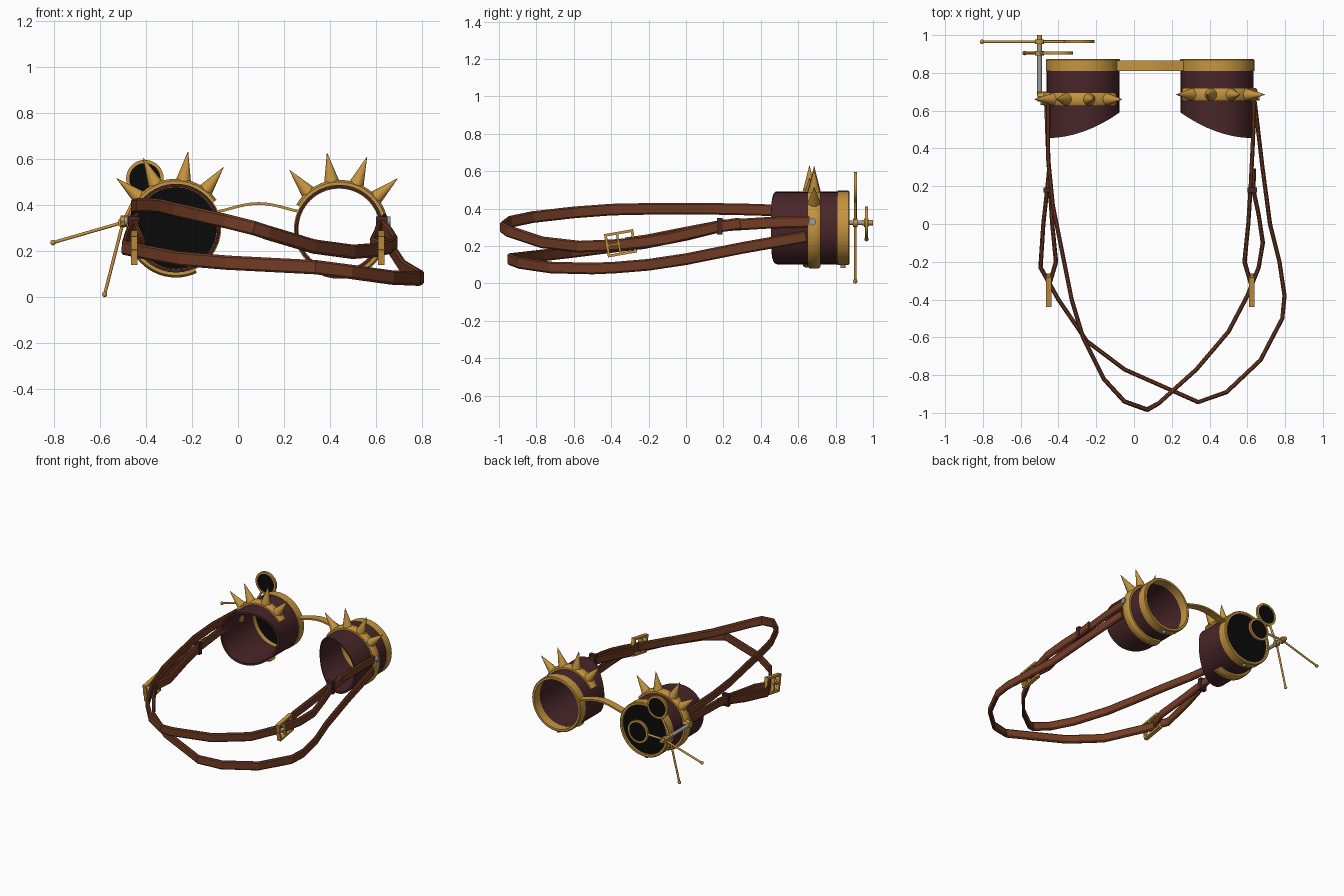
import bpy, bmesh, math
from mathutils import Vector, Matrix

if "Cube" in bpy.data.objects:
    bpy.data.objects.remove(bpy.data.objects["Cube"])


def material(name, rgb):
    m = bpy.data.materials.new(name)
    m.diffuse_color = (*rgb, 1)
    m.use_nodes = True
    m.node_tree.nodes["Principled BSDF"].inputs["Base Color"].default_value = m.diffuse_color
    return m


BRASS = material("brass", (0.56, 0.30, 0.05))
MAROON = material("maroon_leather", (0.066, 0.019, 0.022))
STRAP = material("brown_leather", (0.17, 0.045, 0.018))
BLACK = material("black_glass", (0.003, 0.003, 0.003))
STEEL = material("steel", (0.32, 0.33, 0.35))


def finish(name, bm, mat, smooth=True):
    bmesh.ops.recalc_face_normals(bm, faces=bm.faces)
    me = bpy.data.meshes.new(name)
    bm.to_mesh(me)
    bm.free()
    me.materials.append(mat)
    ob = bpy.data.objects.new(name, me)
    bpy.context.collection.objects.link(ob)
    if smooth:
        bpy.context.view_layer.objects.active = ob
        ob.select_set(True)
        bpy.ops.object.shade_smooth_by_angle(angle=math.radians(35))
        ob.select_set(False)
    return ob


def loft(name, loops, mat, closed=False, smooth=True):
    """Skin a list of equal cross-sections; cap the ends unless closed."""
    bm = bmesh.new()
    rows = [[bm.verts.new(p) for p in lp] for lp in loops]
    n, k = len(rows), len(rows[0])
    for i in range(n if closed else n - 1):
        a, b = rows[i], rows[(i + 1) % n]
        for j in range(k):
            bm.faces.new((a[j], a[(j + 1) % k], b[(j + 1) % k], b[j]))
    if not closed:
        bm.faces.new(rows[0])
        bm.faces.new(rows[-1])
    return finish(name, bm, mat, smooth)


def ring(name, cx, cz, profile, mat, a0=0, a1=360, seg=40):
    """Sweep a (radius, y) profile about the y axis; y may be a function of x."""
    full = a1 - a0 == 360
    loops = []
    for i in range(seg if full else seg + 1):
        a = math.radians(a0 + (a1 - a0) * i / seg)
        lp = []
        for r, y in profile:
            x = cx + r * math.cos(a)
            lp.append((x, y(x) if callable(y) else y, cz + r * math.sin(a)))
        loops.append(lp)
    return loft(name, loops, mat, full)


def rod(name, p, q, r0, mat, r1=None, seg=12):
    p, q = Vector(p), Vector(q)
    d = q - p
    bm = bmesh.new()
    bmesh.ops.create_cone(bm, cap_ends=True, segments=seg, radius1=r0,
                          radius2=r0 if r1 is None else r1, depth=d.length)
    rot = d.to_track_quat('Z', 'Y').to_matrix().to_4x4()
    bm.transform(Matrix.Translation((p + q) / 2) @ rot)
    return finish(name, bm, mat)


def ball(name, p, r, mat):
    bm = bmesh.new()
    bmesh.ops.create_uvsphere(bm, u_segments=10, v_segments=6, radius=r)
    bm.transform(Matrix.Translation(p))
    return finish(name, bm, mat)


def strap(name, pts, h=0.031, t=0.011):
    """Flat leather band standing on edge along a path."""
    pts = [Vector(p) for p in pts]
    sec = [(-t, -h * .75), (-t, h * .75), (-t * .4, h), (t * .4, h),
           (t, h * .75), (t, -h * .75), (t * .4, -h), (-t * .4, -h)]
    loops = []
    for i, p in enumerate(pts):
        d = (pts[min(i + 1, len(pts) - 1)] - pts[max(i - 1, 0)]).normalized()
        n = Vector((d.y, -d.x, 0)).normalized()
        up = n.cross(d)
        loops.append([p + n * u + up * v for u, v in sec])
    return loft(name, loops, STRAP, smooth=False)


# eye cups, rims, spiked bands
for side, cx, band_y, spikes in ((-1, -0.27, 0.66, (140, 115, 81, 52)),
                                 (1, 0.44, 0.685, (130, 99, 69, 41))):
    tag = "left" if side < 0 else "right"
    cz = 0.30 if side < 0 else 0.295
    outer = cx + side * 0.193

    def back(x, outer=outer):
        return 0.455 + 0.135 * (abs(x - outer) / 0.386) ** 2

    ring(tag + "_cup", cx, cz, [(0.193, back), (0.193, 0.815), (0.180, 0.815), (0.180, back)], MAROON)
    ring(tag + "_rim", cx, cz, [(0.197, 0.81), (0.197, 0.868), (0.192, 0.873), (0.177, 0.873), (0.177, 0.81)], BRASS)
    a0, a1 = (35, 295) if side < 0 else (-110, 150)
    ring(tag + "_band", cx, cz, [(0.192, band_y - .035), (0.206, band_y - .035), (0.215, band_y - .022),
                                 (0.215, band_y + .022), (0.206, band_y + .035), (0.192, band_y + .035)],
         BRASS, a0, a1)
    for a in spikes:
        d = Vector((math.cos(math.radians(a)), 0, math.sin(math.radians(a))))
        c = Vector((cx, band_y, cz))
        rod(tag + "_spike", c + d * 0.205, c + d * 0.336, 0.034, BRASS, 0.001, 14)
    # rivet on the outside and small screw under the rim
    x = cx + side * 0.21
    rod(tag + "_rivet", (x, band_y - .01, .33), (x + side * .014, band_y - .01, .33), 0.02, STEEL)
    rod(tag + "_screw", (cx, 0.84, cz - .19), (cx, 0.84, cz - .212), 0.013, STEEL)

# dark lens in the left cup
rod("left_lens", (-0.27, 0.846, 0.30), (-0.27, 0.856, 0.30), 0.18, BLACK, seg=40)

# nose bridge
loops = []
for i in range(13):
    u = i / 12
    x, z = -0.09 + 0.36 * u, 0.372 + 0.035 * math.sin(math.pi * u) ** 1.3
    loops.append([(x, 0.81, z - .006), (x, 0.865, z - .006), (x, 0.865, z + .006), (x, 0.81, z + .006)])
loft("nose_bridge", loops, BRASS)

# loupe post
px, pz = -0.50, 0.325
rod("loupe_post", (px, 0.68, pz), (px, 0.955, pz), 0.013, STEEL)
rod("post_tip", (px, 0.94, pz), (px, 1.0, pz), 0.014, BRASS)
rod("post_bracket", (px - .012, 0.675, pz + .005), (px + .06, 0.675, pz + .005), 0.026, BRASS, seg=8)

# swinging loupes with handles
for y, c, tip in ((0.905, (-0.405, 0.515), (-0.58, 0.012)),
                  (0.965, (-0.29, 0.33), (-0.805, 0.237))):
    hub, mid, end = Vector((px, y, pz)), Vector((c[0], y, c[1])), Vector((tip[0], y, tip[1]))
    rod("loupe_hub", hub - Vector((0, .012, 0)), hub + Vector((0, .012, 0)), 0.023, BRASS)
    rod("loupe_handle", hub, end, 0.007, BRASS)
    ball("handle_knob", end, 0.012, BRASS)
    rod("loupe_arm", hub, mid + (hub - mid).normalized() * 0.075, 0.008, BRASS)
    ring("loupe_frame", c[0], c[1], [(0.068, y - .008), (0.082, y - .008), (0.082, y + .008), (0.068, y + .008)],
         BRASS, seg=28)
    rod("loupe_glass", mid - Vector((0, .004, 0)), mid + Vector((0, .004, 0)), 0.07, BLACK, seg=28)

# long straps
strap("upper_strap", [(-.455, .64, .385), (-.455, .35, .395), (-.43, .1, .40), (-.38, -.15, .40),
                      (-.33, -.4, .395), (-.27, -.6, .38), (-.16, -.82, .355), (-.05, -.94, .33),
                      (.07, -.983, .30), (.13, -.95, .28), (.33, -.77, .22), (.5, -.57, .197),
                      (.6, -.38, .205), (.66, -.23, .22), (.682, -.1, .24), (.66, .05, .275),
                      (.632, .18, .305), (.635, .29, .32)])
strap("lower_strap", [(.64, .64, .25), (.68, .3, .19), (.72, 0, .13), (.77, -.2, .10), (.797, -.38, .085),
                      (.785, -.5, .08), (.67, -.72, .085), (.49, -.89, .11), (.34, -.943, .13),
                      (-.05, -.77, .15), (-.25, -.62, .167), (-.4, -.4, .195), (-.495, -.23, .215),
                      (-.48, 0, .26), (-.46, .18, .305), (-.45, .28, .32)])

# short buckle straps, keepers and buckles
for tag, s, off in (("left", -1, -0.172), ("right", 1, 0.0)):
    X = (lambda v, s=s, off=off: s * (v + off))
    strap(tag + "_buckle_strap", [(X(.637), .66, .33), (X(.63), .45, .325), (X(.618), .2, .31),
                                  (X(.605), 0, .272), (X(.585), -.2, .232), (X(.62), -.32, .215)])
    bm = bmesh.new()
    bmesh.ops.create_cube(bm, size=1)
    bm.transform(Matrix.Translation((X(.625), .18, .307)) @ Matrix.Diagonal((.05, .028, .088, 1)))
    finish(tag + "_keeper", bm, MAROON, False)

    bm = bmesh.new()
    tilt = Matrix.Translation((X(.624), -.35, .215)) @ Matrix.Rotation(math.radians(10), 4, 'X')
    for (y, z), (sy, sz) in (((-.072, 0), (.014, .125)), ((.072, 0), (.014, .125)), ((-.01, 0), (.012, .125)),
                             ((0, .056), (.158, .014)), ((0, -.056), (.158, .014)), ((-.04, 0), (.085, .01))):
        part = bmesh.ops.create_cube(bm, size=1)["verts"]
        bmesh.ops.transform(bm, verts=part, matrix=tilt @ Matrix.Translation((0, y, z))
                            @ Matrix.Diagonal((.028, sy, sz, 1)))
    finish(tag + "_buckle", bm, BRASS, False)
